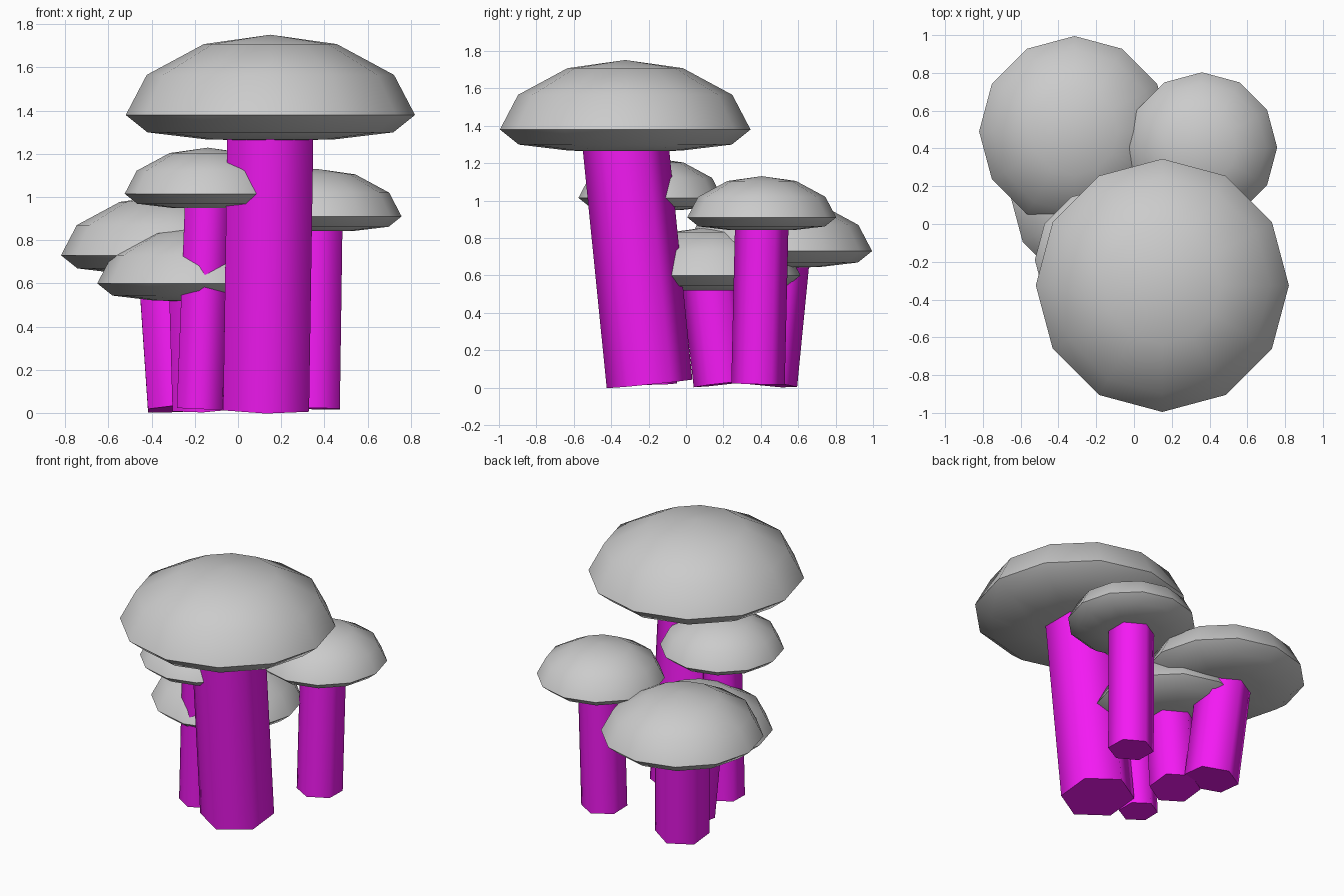
import bpy, bmesh
from math import sin, cos, pi, radians
from mathutils import Vector, Matrix

if "Cube" in bpy.data.objects:
    bpy.data.objects.remove(bpy.data.objects["Cube"])

stem_mat = bpy.data.materials.new("stem_magenta")
stem_mat.diffuse_color = (0.9, 0.01, 0.9, 1)
stem_mat.use_nodes = True
stem_mat.node_tree.nodes["Principled BSDF"].inputs["Base Color"].default_value = stem_mat.diffuse_color

# Cap profile as (radius, height) in units of the cap radius, measured from the rim
CAP = [(0.45, -0.168), (0.85, -0.12), (1, 0), (0.855, 0.277), (0.46, 0.49)]
CAP_BOTTOM, CAP_TOP = -0.18, 0.555


def finish(bm, name, mat=None):
    bmesh.ops.recalc_face_normals(bm, faces=bm.faces)
    mesh = bpy.data.meshes.new(name)
    bm.to_mesh(mesh)
    bm.free()
    obj = bpy.data.objects.new(name, mesh)
    bpy.context.collection.objects.link(obj)
    if mat:
        mesh.materials.append(mat)
    bpy.ops.object.select_all(action='DESELECT')
    obj.select_set(True)
    bpy.context.view_layer.objects.active = obj
    bpy.ops.object.shade_smooth_by_angle(angle=radians(65))
    return obj


def cap(name, x, y, rim_z, r, sides=12):
    bm = bmesh.new()
    rings = [[bm.verts.new((x + r * pr * cos(2 * pi * i / sides),
                            y + r * pr * sin(2 * pi * i / sides),
                            rim_z + r * pz)) for i in range(sides)]
             for pr, pz in CAP]
    bottom = bm.verts.new((x, y, rim_z + r * CAP_BOTTOM))
    top = bm.verts.new((x, y, rim_z + r * CAP_TOP))
    for i in range(sides):
        j = (i + 1) % sides
        for a, b in zip(rings, rings[1:]):
            bm.faces.new((a[i], a[j], b[j], b[i]))
        bm.faces.new((bottom, rings[0][j], rings[0][i]))
        bm.faces.new((rings[-1][i], rings[-1][j], top))
    finish(bm, name)


def stem(name, base, top, r):
    # Leaning hexagonal prism with its corners along y
    a, b = Vector(base), Vector(top)
    axis = b - a
    rot = Vector((0, 0, 1)).rotation_difference(axis).to_matrix().to_4x4()
    spin = Matrix.Rotation(pi / 2, 4, 'Z')
    local = Matrix([(0, -1, 0), (1, 0, 0), (0, 0, 1)]).to_4x4()
    bm = bmesh.new()
    rings = []
    for z in (0, axis.length):
        rings.append([bm.verts.new(a + rot @ Vector((r * cos(pi / 2 + i * pi / 3),
                                                      r * sin(pi / 2 + i * pi / 3), z)))
                      for i in range(6)])
    for i in range(6):
        j = (i + 1) % 6
        bm.faces.new((rings[0][i], rings[0][j], rings[1][j], rings[1][i]))
    bm.faces.new(rings[0][::-1])
    bm.faces.new(rings[1])
    finish(bm, name, stem_mat)


# name, cap x, y, rim z, cap radius, stem base x, y, stem radius
mushrooms = [
    ("tall", 0.15, -0.325, 1.38, 0.67, 0.13, -0.195, 0.23),
    ("middle", -0.14, -0.19, 1.015, 0.385, -0.178, -0.17, 0.122),
    ("right", 0.36, 0.405, 0.91, 0.398, 0.348, 0.385, 0.143),
    ("back_left", -0.315, 0.49, 0.73, 0.505, -0.27, 0.425, 0.17),
    ("low", -0.18, 0.14, 0.60, 0.472, -0.165, 0.20, 0.16),
]
for name, x, y, z, r, bx, by, sr in mushrooms:
    cap(name + "_cap", x, y, z, r)
    stem(name + "_stem", (bx, by, 0.02), (x, y, z - 0.1 * r), sr)
